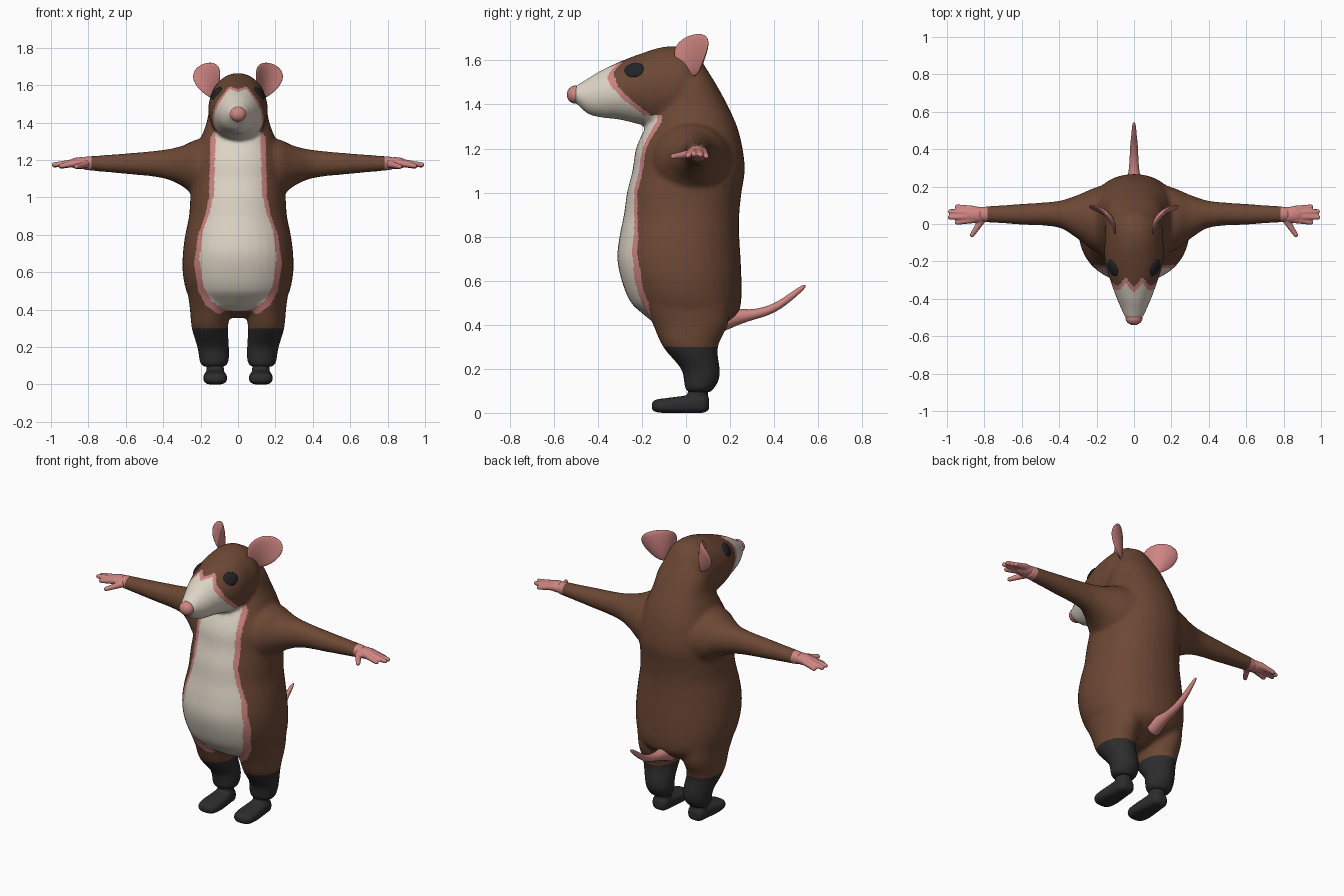
import bpy, bmesh
from math import cos, sin, pi
from mathutils import Vector, Matrix

if "Cube" in bpy.data.objects:
    bpy.data.objects.remove(bpy.data.objects["Cube"])


def material(name, r, g, b):
    m = bpy.data.materials.new(name)
    m.use_nodes = True
    m.diffuse_color = (r, g, b, 1)
    bsdf = m.node_tree.nodes["Principled BSDF"]
    bsdf.inputs["Base Color"].default_value = (r, g, b, 1)
    bsdf.inputs["Roughness"].default_value = 0.7
    return m


BROWN = material("brown fur", 0.15, 0.064, 0.035)
CREAM = material("cream fur", 0.72, 0.66, 0.56)
PINK = material("pink skin", 0.62, 0.235, 0.22)
BLACK = material("black stocking", 0.026, 0.026, 0.026)
EYE = material("eye black", 0.015, 0.017, 0.019)


def interp(t, table):
    """Piecewise linear lookup."""
    if t <= table[0][0]:
        return table[0][1]
    for (a, va), (b, vb) in zip(table, table[1:]):
        if t <= b:
            return va + (vb - va) * (t - a) / (b - a)
    return table[-1][1]


def loft(bm, axis, rings, square=2.0, n=36, steps=5):
    """Smooth loft through elliptical rings (t, centre u, v, radius u, v)."""
    last = len(rings) - 1

    def slope(i, k):
        a, b = rings[max(i - 1, 0)], rings[min(i + 1, last)]
        return (b[k] - a[k]) / (b[0] - a[0])

    fine = []
    for i in range(last):
        a, b = rings[i], rings[i + 1]
        h = b[0] - a[0]
        for j in range(steps + (i == last - 1)):
            s = j / steps
            ring = [a[0] + s * h]
            for k in range(1, 5):
                ring.append((1 + 2 * s) * (1 - s) ** 2 * a[k] + s * s * (3 - 2 * s) * b[k]
                            + h * s * (1 - s) * ((1 - s) * slope(i, k) - s * slope(i + 1, k)))
            fine.append(ring)
    u, v = [i for i in range(3) if i != axis]
    loops = []
    for t, cu, cv, ru, rv in fine:
        loop = []
        for j in range(n):
            c, s = cos(2 * pi * j / n), sin(2 * pi * j / n)
            co = Vector()
            co[axis] = t
            co[u] = cu + max(ru, .002) * abs(c) ** (2 / square) * (1 if c > 0 else -1)
            co[v] = cv + max(rv, .002) * abs(s) ** (2 / square) * (1 if s > 0 else -1)
            loop.append(bm.verts.new(co))
        loops.append(loop)
    for a, b in zip(loops, loops[1:]):
        for j in range(n):
            bm.faces.new((a[j], a[(j + 1) % n], b[(j + 1) % n], b[j]))
    bm.faces.new(loops[0])
    bm.faces.new(loops[-1])


def ball(bm, centre, radii, rot=Matrix()):
    mat = Matrix.Translation(centre) @ rot @ Matrix.Diagonal((*radii, 1))
    return bmesh.ops.create_uvsphere(bm, u_segments=32, v_segments=20, radius=1, matrix=mat)["verts"]


def finish(name, bm, mats, voxel=0, smooth=0, rule=None):
    """Make an object; optionally fuse the shells and colour faces by a rule."""
    bmesh.ops.recalc_face_normals(bm, faces=bm.faces)
    mesh = bpy.data.meshes.new(name)
    bm.to_mesh(mesh)
    bm.free()
    ob = bpy.data.objects.new(name, mesh)
    bpy.context.collection.objects.link(ob)
    if voxel:
        fuse = ob.modifiers.new("fuse", 'REMESH')
        fuse.mode, fuse.voxel_size = 'VOXEL', voxel
        soft = ob.modifiers.new("soften", 'SMOOTH')
        soft.factor, soft.iterations = 0.5, smooth
        dg = bpy.context.evaluated_depsgraph_get()
        mesh = bpy.data.meshes.new_from_object(ob.evaluated_get(dg))
        ob.modifiers.clear()
        ob.data = mesh
        mesh.name = name
    mesh.materials.clear()
    for m in mats:
        mesh.materials.append(m)
    for p in mesh.polygons:
        p.use_smooth = True
        p.material_index = rule(p.center) if rule else 0
    return ob


# Fused body: torso, head, arms and legs
bm = bmesh.new()
loft(bm, 2, [(.355, 0, .02, .05, .05), (.4, 0, .02, .2, .15), (.45, 0, .018, .25, .215),
             (.5, 0, 0, .277, .25), (.6, 0, -.02, .296, .272), (.7, 0, -.032, .295, .28),
             (.8, 0, -.03, .282, .272), (.9, 0, -.02, .262, .262), (1.0, 0, -.008, .255, .26),
             (1.1, 0, .012, .25, .255), (1.2, 0, .015, .24, .242), (1.3, 0, .025, .205, .207),
             (1.4, 0, .03, .168, .157), (1.5, 0, .02, .145, .112), (1.63, 0, 0, .06, .05)], square=2.15)
loft(bm, 1, [(-.53, 0, 1.445, .02, .02), (-.5, 0, 1.445, .047, .04), (-.45, 0, 1.438, .07, .078),
             (-.4, 0, 1.445, .092, .102), (-.3, 0, 1.463, .128, .132), (-.2, 0, 1.47, .156, .163),
             (-.1, 0, 1.475, .157, .187), (0, 0, 1.49, .147, .165), (.08, 0, 1.5, .09, .09)])
for s in (1, -1):
    arm = [(.1, .03, 1.15, .2, .17), (.22, .025, 1.155, .165, .155), (.3, .038, 1.168, .118, .107),
           (.4, .052, 1.178, .072, .076), (.6, .052, 1.18, .056, .055), (.83, .052, 1.182, .04, .036)]
    loft(bm, 0, [(s * r[0], *r[1:]) for r in arm])
    leg = [(.095, .128, .06, .06, .055), (.115, .128, .062, .076, .068), (.15, .128, .07, .081, .08),
           (.2, .133, .065, .085, .088), (.3, .15, .02, .097, .125), (.4, .15, .02, .107, .17),
           (.5, .15, 0, .12, .2)]
    loft(bm, 2, [(r[0], s * r[1], *r[2:]) for r in leg])

CHEST = [(.355, 0), (.38, .11), (.42, .17), (.5, .213), (.65, .235), (.8, .213),
         (.9, .178), (1.0, .155), (1.36, .147)]
MUZZLE = [(1.29, -.165), (1.36, -.2), (1.42, -.28), (1.48, -.34), (1.55, -.365)]


def fur(p):
    x = abs(p.x)
    if x > .785:
        return 2
    if p.z < .3:
        return 3
    cream = pink = False
    if p.z > 1.29:
        edge = interp(p.z, MUZZLE)
        if p.z > 1.5:
            edge += .05 * max(0, 1 - abs(x - .045) / .04)
        cream, pink = p.y < edge, p.y < edge + .032
    if p.y < -.11 and p.z < 1.35:
        cream = cream or x < interp(p.z - .025, CHEST) - .028
        pink = pink or x < interp(p.z, CHEST)
    return 1 if cream else 2 if pink else 0


finish("body", bm, [BROWN, CREAM, PINK, BLACK], .0095, 14, fur)

# Nose
bm = bmesh.new()
ball(bm, (0, -.503, 1.445), (.045, .038, .041))
finish("nose", bm, [PINK])

# Tail
bm = bmesh.new()
loft(bm, 1, [(.17, 0, .42, .05, .05), (.24, 0, .436, .036, .036), (.3, 0, .446, .027, .025),
             (.36, 0, .461, .023, .022), (.42, 0, .488, .02, .021), (.48, 0, .53, .014, .019),
             (.53, 0, .568, .009, .012), (.542, 0, .576, .004, .005)], n=20)
finish("tail", bm, [PINK])

for s, side in ((1, "left"), (-1, "right")):
    # Eye, flattened against the cheek
    bm = bmesh.new()
    normal = Vector((s * .78, -.32, .54))
    ball(bm, (s * .112, -.235, 1.555), (.048, .04, .016), normal.to_track_quat('Z', 'Y').to_matrix().to_4x4())
    finish(side + "_eye", bm, [EYE])

    # Ear: thin cupped disc, narrower at the base
    bm = bmesh.new()
    across, facing = Vector((s * .7, .72, 0)), Vector((s * .72, -.7, 0))
    for v in ball(bm, (0, 0, 0), (1, 1, 1)):
        a, b, c = v.co
        v.co = (Vector((s * .168, .018, 1.625)) + across * (a * .115 * (.85 + .25 * c) + .015 * c)
                + facing * (b * .016 - .04 * (1 - a * a)) + Vector((0, 0, c * .095)))
    finish(side + "_ear", bm, [PINK])

    # Hand: palm, four fingers and a thumb
    bm = bmesh.new()
    ball(bm, (s * .84, .05, 1.183), (.068, .043, .032))
    fingers = [((.86, .078, 1.185), (.945, .092, 1.165)), ((.87, .06, 1.187), (.982, .067, 1.172)),
               ((.87, .04, 1.187), (.984, .036, 1.174)), ((.86, .024, 1.185), (.945, .008, 1.168)),
               ((.81, .025, 1.178), (.865, -.058, 1.164))]
    for root, tip in fingers:
        for i in range(13):
            p = Vector(root).lerp(Vector(tip), i / 12)
            r = .02 - .007 * i / 12
            ball(bm, (s * p.x, p.y, p.z), (r, r, r))
    finish(side + "_hand", bm, [PINK], .005, 4)

    # Shoe with ankle
    bm = bmesh.new()
    loft(bm, 1, [(-.155, s * .122, .034, .025, .015), (-.14, s * .122, .035, .052, .027),
                 (-.09, s * .122, .036, .063, .034), (-.02, s * .122, .04, .06, .039),
                 (.04, s * .122, .045, .054, .043), (.085, s * .122, .045, .048, .04),
                 (.105, s * .122, .045, .028, .026)], square=2.8)
    loft(bm, 2, [(.04, s * .122, .045, .052, .055), (.08, s * .122, .052, .047, .047),
                 (.125, s * .124, .058, .047, .047)])
    for v in bm.verts:
        v.co.z = max(v.co.z - .003, 0)
    finish(side + "_shoe", bm, [BLACK], .006, 5)
